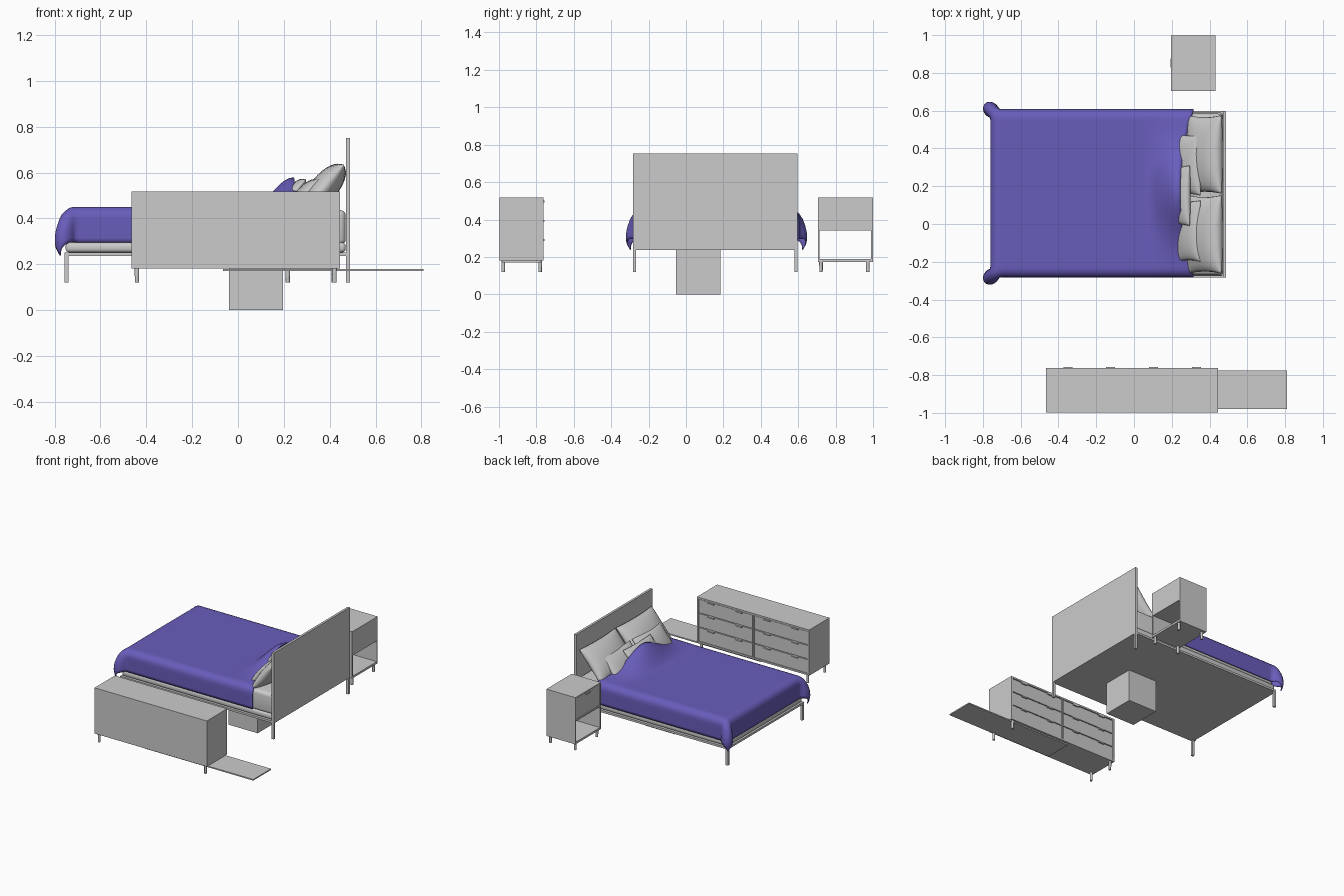
import bpy, bmesh, math
from mathutils import Matrix, Vector

if "Cube" in bpy.data.objects:
    bpy.data.objects.remove(bpy.data.objects["Cube"])


def make(name, bm, smooth=False):
    bmesh.ops.recalc_face_normals(bm, faces=bm.faces)
    me = bpy.data.meshes.new(name)
    bm.to_mesh(me)
    bm.free()
    ob = bpy.data.objects.new(name, me)
    bpy.context.collection.objects.link(ob)
    if smooth:
        for p in me.polygons:
            p.use_smooth = True
    return ob


def box(name, x0, x1, y0, y1, z0, z1, bevel=0):
    bm = bmesh.new()
    m = Matrix.Translation(((x0 + x1) / 2, (y0 + y1) / 2, (z0 + z1) / 2))
    m = m @ Matrix.Diagonal((x1 - x0, y1 - y0, z1 - z0, 1))
    bmesh.ops.create_cube(bm, size=1, matrix=m)
    if bevel:
        bmesh.ops.bevel(bm, geom=bm.edges[:], offset=bevel, segments=4,
                        profile=0.5, affect='EDGES')
    return make(name, bm, bool(bevel))


def legs(name, xs, ys, z0, z1, r=0.01):
    for x in xs:
        for y in ys:
            bm = bmesh.new()
            bmesh.ops.create_cone(bm, cap_ends=True, segments=16, radius1=r * 0.9, radius2=r,
                                  depth=z1 - z0, matrix=Matrix.Translation((x, y, (z0 + z1) / 2)))
            make(name, bm)


def pillow(name, loc, w, h, t, tilt, n=16):
    # two bulging grids welded along the seam, leaned back towards the headboard
    bm = bmesh.new()
    m = Matrix.Translation(loc) @ Matrix.Rotation(-math.radians(tilt), 4, 'Y')
    for side in (1, -1):
        g = []
        for i in range(n + 1):
            for j in range(n + 1):
                u, v = (-math.cos(math.pi * k / n) for k in (i, j))
                z = side * t / 2 * (max(0, 1 - u * u) * max(0, 1 - v * v)) ** 0.45
                pinch = 1 - 0.05 * (1 - v * v), 1 - 0.05 * (1 - u * u)
                g.append(bm.verts.new(m @ Vector((u * h / 2 * pinch[0], v * w / 2 * pinch[1], z))))
        for i in range(n):
            for j in range(n):
                a = i * (n + 1) + j
                bm.faces.new((g[a], g[a + 1], g[a + n + 2], g[a + n + 1]))
    bmesh.ops.remove_doubles(bm, verts=bm.verts, dist=1e-5)
    return make(name, bm, True)


# Bed frame, headboard and mattress
box("bed_base", -0.757, 0.488, -0.283, 0.597, 0.237, 0.252)
for x in (-0.757, 0.471):
    for y in (-0.283, 0.58):
        box("bed_leg", x, x + 0.017, y, y + 0.017, 0.12, 0.237)
box("headboard", 0.471, 0.488, -0.283, 0.597, 0.252, 0.752)
box("lower_mattress", -0.752, 0.47, -0.276, 0.59, 0.252, 0.295, 0.016)
box("mattress", -0.745, 0.47, -0.27, 0.584, 0.285, 0.437, 0.025)

# Pillows
for y in (-0.055, 0.368):
    pillow("large_pillow", (0.375, y, 0.532), 0.415, 0.27, 0.12, 50)
for y in (-0.037, 0.313):
    pillow("medium_pillow", (0.29, y, 0.497), 0.325, 0.19, 0.08, 50)
pillow("small_pillow", (0.237, 0.15, 0.503), 0.32, 0.18, 0.07, 50)

# Blanket: cloth grid wrapped over the mattress, flaring at the foot corners
CY, HALF, FOOT, R, L, TOP = 0.163, 0.4, -0.715, 0.042, 0.176, 0.448


def drape(a, b):
    ox, oy = max(0, FOOT - a), max(0, abs(b) - HALF)
    sgn = 1 if b > 0 else -1
    d = math.hypot(ox, oy)
    x, y, z = max(a, FOOT), CY + sgn * min(abs(b), HALF), TOP
    if d > 0:
        cx, cy = ox / d, oy / d
        s2 = 2 * cx * cy
        d *= 1 - 0.06 * s2
        ang = min(d / R, math.pi / 2)
        out, drop = R * math.sin(ang), R * (1 - math.cos(ang)) + max(0, d - R * math.pi / 2)
        out += 0.06 * s2 * math.sin(min(1, drop / 0.21) * math.pi * 0.75)
        x, y, z = x - out * cx, y + sgn * out * cy, z - drop
    # lift over the small pillow at the head end
    k = min(1, max(0, (a - 0.06) / 0.18))
    z += 0.128 * k * k * (3 - 2 * k) * math.exp(-(b / 0.21) ** 2)
    return x, y, z


bm = bmesh.new()
NX, NY = 60, 60
rows = []
for j in range(NY + 1):
    b = (HALF + L) * (2 * j / NY - 1)
    head = 0.245 + 0.07 * min(1, (abs(b) / 0.44) ** 2)
    a0 = FOOT - L
    rows.append([bm.verts.new(drape(a0 + (head - a0) * i / NX, b)) for i in range(NX + 1)])
for j in range(NY):
    for i in range(NX):
        bm.faces.new((rows[j][i], rows[j][i + 1], rows[j + 1][i + 1], rows[j + 1][i]))
blanket = make("blanket", bm, True)
mod = blanket.modifiers.new("thickness", 'SOLIDIFY')
mod.thickness = 0.006
mod.offset = 0
mat = bpy.data.materials.new("purple")
mat.diffuse_color = (0.14, 0.11, 0.5, 1)
mat.use_nodes = True
mat.node_tree.nodes["Principled BSDF"].inputs["Base Color"].default_value = mat.diffuse_color
blanket.data.materials.append(mat)

# Dresser with drawers facing the bed
T = 0.012
X0, X1, Y0, Y1, Z0, Z1 = -0.465, 0.445, -0.997, -0.762, 0.182, 0.517
box("dresser_top", X0, X1, Y0, Y1, Z1 - T, Z1)
box("dresser_bottom", X0, X1, Y0, Y1, Z0, Z0 + T)
box("dresser_back", X0 + T, X1 - T, Y0, Y0 + T, Z0 + T, Z1 - T)
for x in (X0, X1 - T):
    box("dresser_side", x, x + T, Y0, Y1, Z0 + T, Z1 - T)
box("dresser_divider", -0.015, -0.005, Y0 + T, Y1 - 0.004, Z0 + T, Z1 - T)
step = (Z1 - Z0 - 2 * T) / 3
for r in range(3):
    zb = Z0 + T + r * step
    for xa, xb in ((X0 + T, -0.015), (-0.005, X1 - T)):
        box("drawer", xa + 0.002, xb - 0.002, Y0 + 0.03, Y1 - 0.004, zb + 0.002, zb + step - 0.004)
    for x in (-0.35, -0.124, 0.103, 0.33):
        box("drawer_handle", x - 0.024, x + 0.024, Y1 - 0.006, Y1 + 0.005,
            zb + step - 0.013, zb + step - 0.003)
legs("dresser_leg", (-0.441, 0.421), (-0.977, -0.78), 0.12, Z0)

# Loose board under the dresser and block under the bed
box("loose_board", -0.065, 0.81, -0.98, -0.775, 0.171, 0.18)
box("block", -0.04, 0.197, -0.053, 0.184, 0, 0.237)

# Nightstand: closed drawer above an open pass-through shelf
X0, X1, Y0, Y1, T = 0.197, 0.432, 0.705, 0.999, 0.009
box("nightstand_top", X0, X1, Y0, Y1, Z1 - T, Z1)
box("nightstand_bottom", X0, X1, Y0, Y1, 0.174, 0.189)
box("nightstand_shelf", X0, X1, Y0 + T, Y1 - T, 0.341, 0.341 + T)
for y in (Y0, Y1 - T):
    box("nightstand_side", X0, X1, y, y + T, 0.189, Z1 - T)
box("nightstand_back", X1 - T, X1, Y0 + T, Y1 - T, 0.35, Z1 - T)
box("nightstand_drawer", X0 + 0.004, X1 - 0.03, Y0 + T + 0.002, Y1 - T - 0.002, 0.353, Z1 - T - 0.004)
box("nightstand_handle", X0 - 0.004, X0 + 0.006, 0.828, 0.876, 0.492, 0.502)
legs("nightstand_leg", (0.217, 0.418), (0.722, 0.972), 0.12, 0.174)
